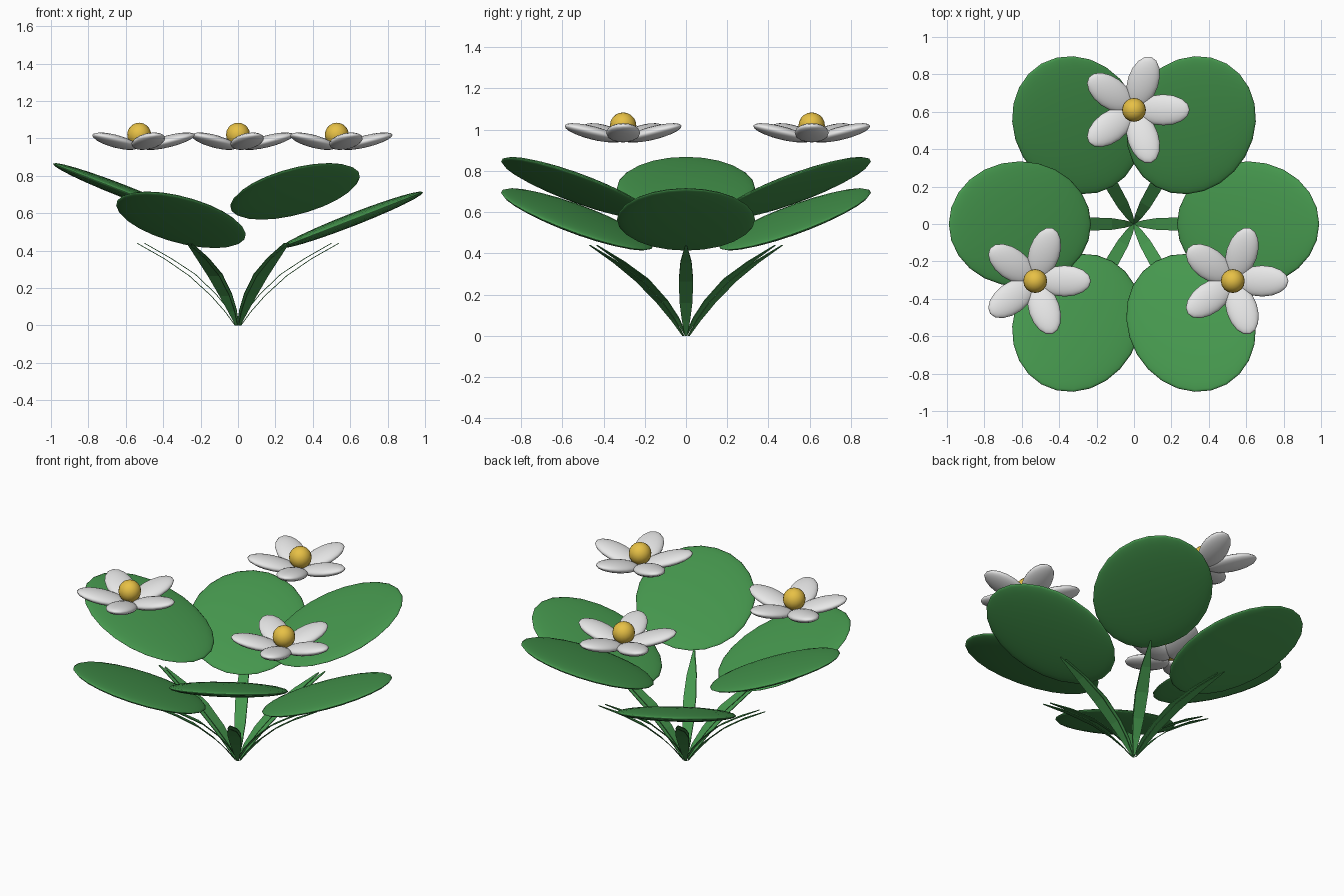
import bpy, math
from mathutils import Matrix, Vector

if "Cube" in bpy.data.objects:
    bpy.data.objects.remove(bpy.data.objects["Cube"])


def material(name, rgb):
    m = bpy.data.materials.new(name)
    m.diffuse_color = (*rgb, 1)
    m.use_nodes = True
    m.node_tree.nodes["Principled BSDF"].inputs["Base Color"].default_value = m.diffuse_color
    return m


GREEN = material("leaf green", (0.06, 0.31, 0.075))
WHITE = material("petal white", (0.80, 0.80, 0.80))
YELLOW = material("pollen yellow", (0.80, 0.53, 0.06))


def ellipsoid(name, mat, centre, radii, spin=0, tilt=0, segs=24, rings=12):
    """Flattened sphere, raised at its outer end by tilt, turned by spin."""
    bpy.ops.mesh.primitive_uv_sphere_add(segments=segs, ring_count=rings, radius=1)
    ob = bpy.context.object
    ob.name = name
    ob.data.materials.append(mat)
    ob.matrix_world = (Matrix.Translation(centre) @ Matrix.Rotation(spin, 4, 'Z')
                       @ Matrix.Rotation(-tilt, 4, 'Y') @ Matrix.Diagonal((*radii, 1)))
    bpy.ops.object.shade_smooth()
    return ob


def polar(r, a, z):
    return Vector((r * math.cos(a), r * math.sin(a), z))


def stem_blade(name, angle, path, widths):
    """Thin tapered ribbon following a curved (radius, height) path."""
    side = Vector((-math.sin(angle), math.cos(angle), 0))
    verts, faces = [], []
    for (r, z), w in zip(path, widths):
        p = polar(r, angle, z)
        verts += [p - side * w, p + side * w]
    for i in range(len(path) - 1):
        faces.append((2 * i, 2 * i + 2, 2 * i + 3, 2 * i + 1))
    me = bpy.data.meshes.new(name)
    me.from_pydata(verts, [], faces)
    me.materials.append(GREEN)
    ob = bpy.data.objects.new(name, me)
    bpy.context.collection.objects.link(ob)
    mod = ob.modifiers.new("thickness", 'SOLIDIFY')
    mod.thickness = 0.004
    mod.offset = 0


# Six leaves, alternately low and high, each with a two-layer stem
UPPER = [(0.0, 0.0), (0.05, 0.085), (0.12, 0.17), (0.23, 0.275), (0.36, 0.36), (0.50, 0.44)]
LOWER = [(0.015, 0.0), (0.07, 0.075), (0.145, 0.16), (0.26, 0.265), (0.39, 0.355), (0.54, 0.44)]
WIDTHS = [0.006, 0.020, 0.031, 0.035, 0.027, 0.004]
for i in range(6):
    a = math.radians(60 * i)
    z = 0.717 if i % 2 else 0.565
    ellipsoid(f"leaf_{i + 1}", GREEN, polar(0.61, a, z), (0.408, 0.335, 0.034),
              a, math.radians(21.3))
    stem_blade(f"stem_upper_{i + 1}", a, UPPER, WIDTHS)
    stem_blade(f"stem_lower_{i + 1}", a, LOWER, WIDTHS)

# Three flowers with five raised petals around a round centre
for f, deg in enumerate((90, 210, 330)):
    c = polar(0.61, math.radians(deg), 0)
    for p in range(5):
        a = math.radians(72 * p)
        ellipsoid(f"flower_{f + 1}_petal_{p + 1}", WHITE, c + polar(0.157, a, 0.985),
                  (0.145, 0.083, 0.032), a, math.radians(14), 16, 10)
    ellipsoid(f"flower_{f + 1}_centre", YELLOW, c + Vector((0, 0, 1.02)),
              (0.064, 0.064, 0.064), segs=16, rings=10)
